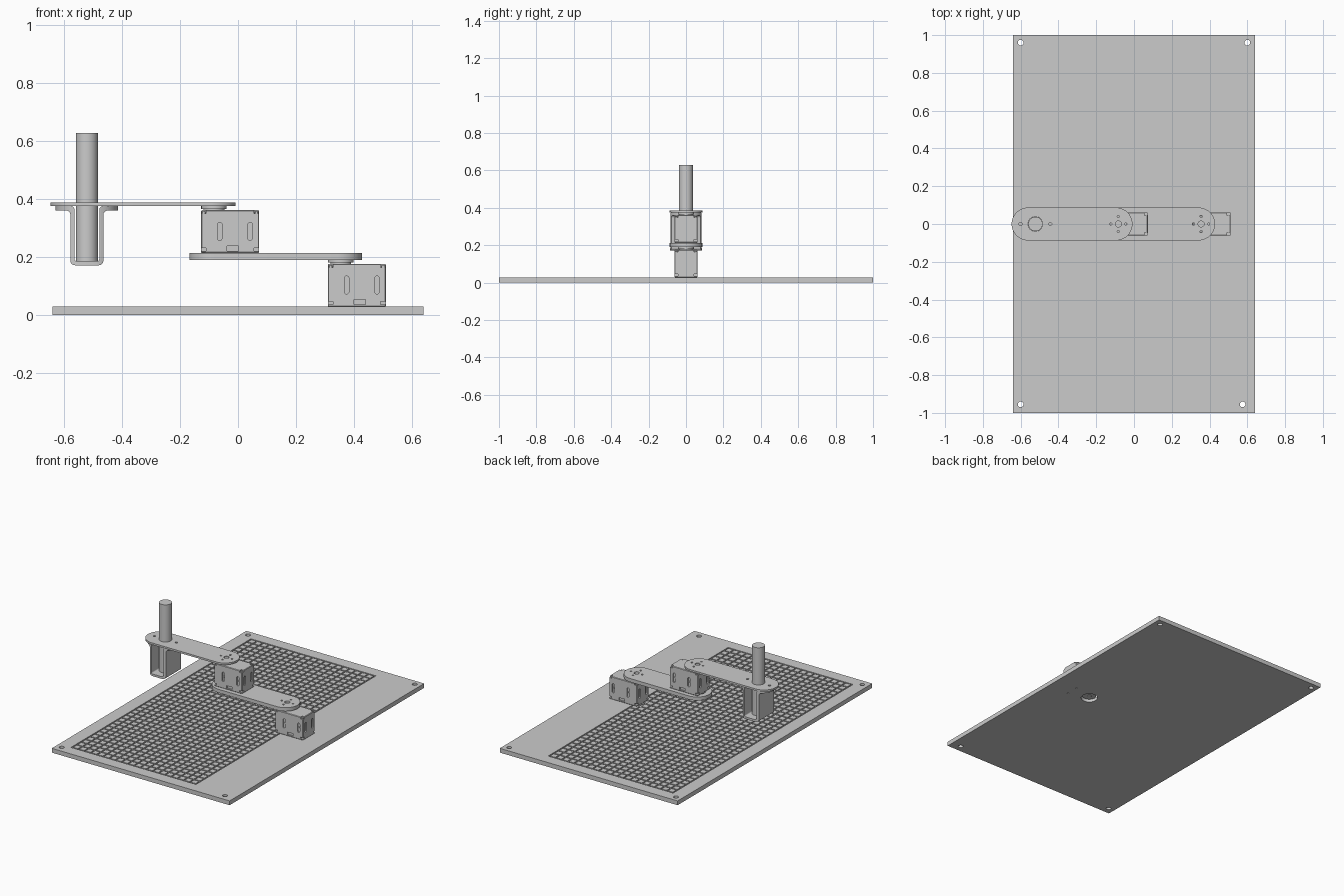
import bpy, bmesh
from math import pi, cos, sin, radians, hypot

if "Cube" in bpy.data.objects:
    bpy.data.objects.remove(bpy.data.objects["Cube"])


def circle(cx, cy, r, n=32):
    return [(cx + r * cos(2 * pi * i / n), cy + r * sin(2 * pi * i / n)) for i in range(n)]


def rect(u0, u1, v0, v1):
    return [(u0, v0), (u1, v0), (u1, v1), (u0, v1)]


def arc(cx, cy, r, a0, a1, n=6):
    return [(cx + r * cos(radians(a0 + (a1 - a0) * i / n)),
             cy + r * sin(radians(a0 + (a1 - a0) * i / n))) for i in range(n + 1)]


def stadium(c0, c1, r, cross=0, upright=False, n=20):
    pts = arc(c1, cross, r, -90, 90, n) + arc(c0, cross, r, 90, 270, n)
    return [(v, u) for u, v in pts] if upright else pts


def build(name, prisms):
    """Object from prisms given as (outline, low, high, axis)."""
    bm = bmesh.new()
    for pts, lo, hi, axis in prisms:
        place = {'z': lambda u, v, w: (u, v, w), 'y': lambda u, v, w: (u, w, v),
                 'x': lambda u, v, w: (w, u, v)}[axis]
        a = [bm.verts.new(place(u, v, lo)) for u, v in pts]
        b = [bm.verts.new(place(u, v, hi)) for u, v in pts]
        bm.faces.new(a[::-1])
        bm.faces.new(b)
        for i in range(len(pts)):
            j = (i + 1) % len(pts)
            bm.faces.new((a[i], a[j], b[j], b[i]))
    bmesh.ops.recalc_face_normals(bm, faces=bm.faces)
    me = bpy.data.meshes.new(name)
    bm.to_mesh(me)
    bm.free()
    ob = bpy.data.objects.new(name, me)
    bpy.context.collection.objects.link(ob)
    return ob


def boolean(ob, prisms, op='DIFFERENCE'):
    tool = build("cutter", prisms)
    tool.hide_render = True
    m = ob.modifiers.new("cut", 'BOOLEAN')
    m.operation, m.solver, m.object = op, 'EXACT', tool
    bpy.context.view_layer.update()
    me = bpy.data.meshes.new_from_object(ob.evaluated_get(bpy.context.evaluated_depsgraph_get()))
    ob.modifiers.clear()
    ob.data = me
    bpy.data.objects.remove(tool)


def smooth(ob):
    bpy.ops.object.select_all(action='DESELECT')
    ob.select_set(True)
    bpy.context.view_layer.objects.active = ob
    bpy.ops.object.shade_smooth_by_angle(angle=radians(30))


JOINT1, JOINT2, PEN = 0.355, -0.083, -0.522
TOP = 0.028

# Base plate with corner holes, servo holes and a shallow grid pocket
GX0, GX1, GY0, GY1, NX, NY, GAP = -0.555, 0.345, -0.925, 0.925, 20, 40, 0.009
plate = build("base_plate", [(rect(-0.64, 0.64, -1, 1), 0, TOP, 'z')])
corners = [(-0.6, 0.96), (0.6, 0.96), (-0.6, -0.955), (0.575, -0.955)]
boolean(plate, [(rect(GX0, GX1, GY0, GY1), TOP - 0.006, 0.05, 'z')])
boolean(plate, [(circle(x, y, 0.015), -0.1, 0.1, 'z') for x, y in corners]
        + [(circle(JOINT1, 0, 0.05), -0.1, 0.1, 'z')]
        + [(circle(0.49, y, 0.006, 12), -0.1, 0.1, 'z') for y in (-0.04, 0.04)])
smooth(plate)

# Grid tiles filling the pocket, leaving grooves
tiles = []
dx, dy = (GX1 - GX0 - GAP) / NX, (GY1 - GY0 - GAP) / NY
for i in range(NX):
    for j in range(NY):
        x, y = GX0 + GAP + i * dx, GY0 + GAP + j * dy
        if hypot(x + dx / 2 - JOINT1, y + dy / 2) > 0.07:
            tiles.append((rect(x, x + dx - GAP, y, y + dy - GAP), TOP - 0.008, TOP, 'z'))
build("grid_tiles", tiles)


def servo(name, jx, z0):
    """Servo housing with slots, corner notches, output horn and idler."""
    x0, x1, z1, w = jx - 0.045, jx + 0.156, z0 + 0.148, 0.062
    body = build(name + "_housing", [(rect(x0, x1, -w, w), z0, z1, 'z')])
    bev = body.modifiers.new("bevel", 'BEVEL')
    bev.width, bev.segments = 0.003, 1
    cuts = []
    # screw notches on all eight corners
    for xa, xb in ((x0 - 0.01, x0 + 0.018), (x1 - 0.018, x1 + 0.01)):
        for ya, yb in ((-w - 0.01, -w + 0.018), (w - 0.018, w + 0.01)):
            cuts.append((rect(xa, xb, ya, yb), z1 - 0.012, z1 + 0.01, 'z'))
            cuts.append((rect(xa, xb, ya, yb), z0 + 0.008, z0 + 0.018, 'z'))
    # oval slots and cable opening on the sides
    for s in (-1, 1):
        lo, hi = sorted((s * (w - 0.007), s * (w + 0.02)))
        for x in (x0 + 0.065, x0 + 0.17):
            cuts.append((stadium(z0 + 0.052, z0 + 0.098, 0.008, x, True, 8), lo, hi, 'y'))
        cuts.append((rect(x0 + 0.09, x0 + 0.13, z0 + 0.008, z0 + 0.025), lo, hi, 'y'))
    for lo, hi in ((x0 - 0.02, x0 + 0.007), (x1 - 0.007, x1 + 0.02)):
        for y in (-0.034, 0.034):
            cuts.append((stadium(z0 + 0.052, z0 + 0.098, 0.008, y, True, 8), lo, hi, 'x'))
    boolean(body, cuts)
    smooth(body)
    # screws in notches and slots
    screws = [(circle(x, y, 0.007, 12), z1 - 0.014, z1 - 0.005, 'z')
              for x in (x0 + 0.009, x1 - 0.009) for y in (-w + 0.009, w - 0.009)]
    for s in (-1, 1):
        lo, hi = sorted((s * (w - 0.01), s * (w - 0.002)))
        screws += [(circle(x, z0 + 0.075, 0.005, 12), lo, hi, 'y') for x in (x0 + 0.065, x0 + 0.17)]
    smooth(build(name + "_screws", screws))
    smooth(build(name + "_horn", [(circle(jx, 0, 0.036), z1 - 0.004, z1 + 0.005, 'z'),
                                  (circle(jx, 0, 0.044), z1 + 0.004, z1 + 0.0145, 'z'),
                                  (circle(jx, 0, 0.012, 16), z1 + 0.012, z1 + 0.022, 'z')]))
    smooth(build(name + "_idler", [(circle(jx, 0, 0.042), z0 - 0.014, z0 + 0.004, 'z'),
                                   (circle(jx, 0, 0.012, 16), z0 - 0.018, z0, 'z')]))


def horn_holes(jx):
    spots = [(0.04, 0), (-0.04, 0), (0, 0.04), (0, -0.04)]
    return [(circle(jx, 0, 0.016, 24), 0, 1, 'z')] + \
           [(circle(jx + a, b, 0.006, 12), 0, 1, 'z') for a, b in spots]


servo("base_servo", JOINT1, TOP)
servo("elbow_servo", JOINT2, 0.213)

# Lower arm with idler pocket for the second servo
lower = build("lower_arm", [(stadium(-0.081, 0.342, 0.087), 0.190, 0.213, 'z')])
boolean(lower, horn_holes(JOINT1) + [(circle(JOINT2, 0, 0.05), 0, 1, 'z')])
smooth(lower)

# Upper arm with pen hole and bracket screw holes
upper = build("upper_arm", [(stadium(-0.561, -0.095, 0.087), 0.375, 0.387, 'z')])
boolean(upper, horn_holes(JOINT2) + [(circle(PEN, 0, 0.039), 0, 1, 'z')]
        + [(circle(PEN + s * 0.079, 0, 0.008, 16), 0, 1, 'z') for s in (-1, 1)])
smooth(upper)

# Pen bracket: half of a flanged U profile, mirrored, trimmed to rounded ends
half = ([(0.15, 0.375), (0.055, 0.375)] + arc(0.055, 0.363, 0.012, 90, 180)
        + arc(0.035, 0.193, 0.008, 0, -90))
outer = (arc(0.041, 0.187, 0.016, -90, 0) + arc(0.072, 0.345, 0.015, 180, 90)
         + [(0.15, 0.360)])
right = half + [(0, 0.185)]
profile = ([(PEN + u, z) for u, z in right[:-1]]
           + [(PEN - u, z) for u, z in reversed(right[:-1])]
           + [(PEN - u, z) for u, z in reversed(outer)]
           + [(PEN + u, z) for u, z in outer])
bracket = build("pen_bracket", [(profile, -0.12, 0.12, 'y')])
boolean(bracket, [(stadium(PEN - 0.022, PEN + 0.022, 0.086), 0, 1, 'z')], 'INTERSECT')
boolean(bracket, [(circle(PEN + s * 0.079, 0, 0.008, 16), 0, 1, 'z') for s in (-1, 1)])
smooth(bracket)

# Pen
smooth(build("pen", [(circle(PEN, 0, 0.038, 48), 0.184, 0.628, 'z')]))
